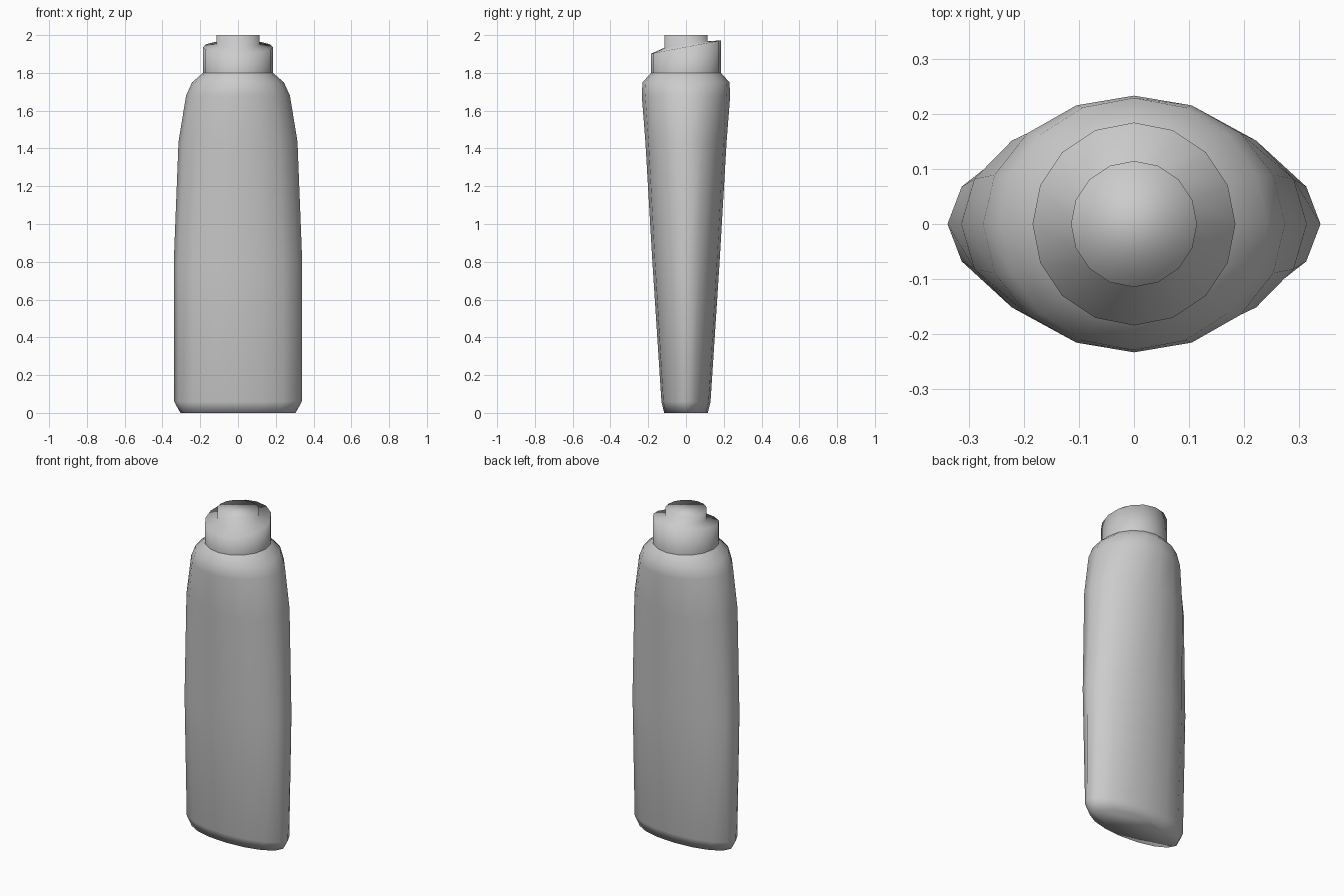
import bpy
import bmesh
from math import cos, sin, pi

SIDES = 16

cube = bpy.data.objects.get("Cube")
if cube:
    bpy.data.objects.remove(cube, do_unlink=True)

grey = bpy.data.materials.new("plain grey plastic")
grey.use_nodes = True
colour = (0.6, 0.6, 0.6, 1)
grey.diffuse_color = colour
grey.node_tree.nodes["Principled BSDF"].inputs["Base Color"].default_value = colour


def loft(name, rings, close_bottom=False, close_top=False):
    """Skin elliptical rings given as (half width, half depth, height, slope along y)."""
    bm = bmesh.new()
    loops = []
    for rx, ry, z, slope in rings:
        loop = []
        for i in range(SIDES):
            a = 2 * pi * i / SIDES
            y = ry * sin(a)
            loop.append(bm.verts.new((rx * cos(a), y, z + slope * y)))
        loops.append(loop)
    for low, high in zip(loops, loops[1:]):
        for i in range(SIDES):
            j = (i + 1) % SIDES
            bm.faces.new((low[i], low[j], high[j], high[i]))
    if close_bottom:
        bm.faces.new(loops[0][::-1])
    if close_top:
        bm.faces.new(loops[-1])
    for face in bm.faces:
        face.smooth = True
    mesh = bpy.data.meshes.new(name)
    bm.to_mesh(mesh)
    bm.free()
    mesh.materials.append(grey)
    obj = bpy.data.objects.new(name, mesh)
    bpy.context.collection.objects.link(obj)
    return obj


# Body: wide and thin at the base, rounder towards the shoulder
loft("bottle_body", [
    (0.305, 0.115, 0, 0),
    (0.338, 0.13, 0.06, 0),
    (0.34, 0.178, 0.8, 0),
    (0.315, 0.215, 1.435, 0),
    (0.275, 0.234, 1.68, 0),
    (0.243, 0.23, 1.75, 0),
    (0.185, 0.185, 1.8, 0),
], close_bottom=True)

# Cap: round collar with a sloping rim, and a short flat-topped nozzle
loft("cap_and_nozzle", [
    (0.185, 0.185, 1.8, 0),
    (0.185, 0.185, 1.937, 0.19),
    (0.115, 0.115, 1.95, 0.15),
    (0.115, 0.115, 2, 0),
], close_top=True)
